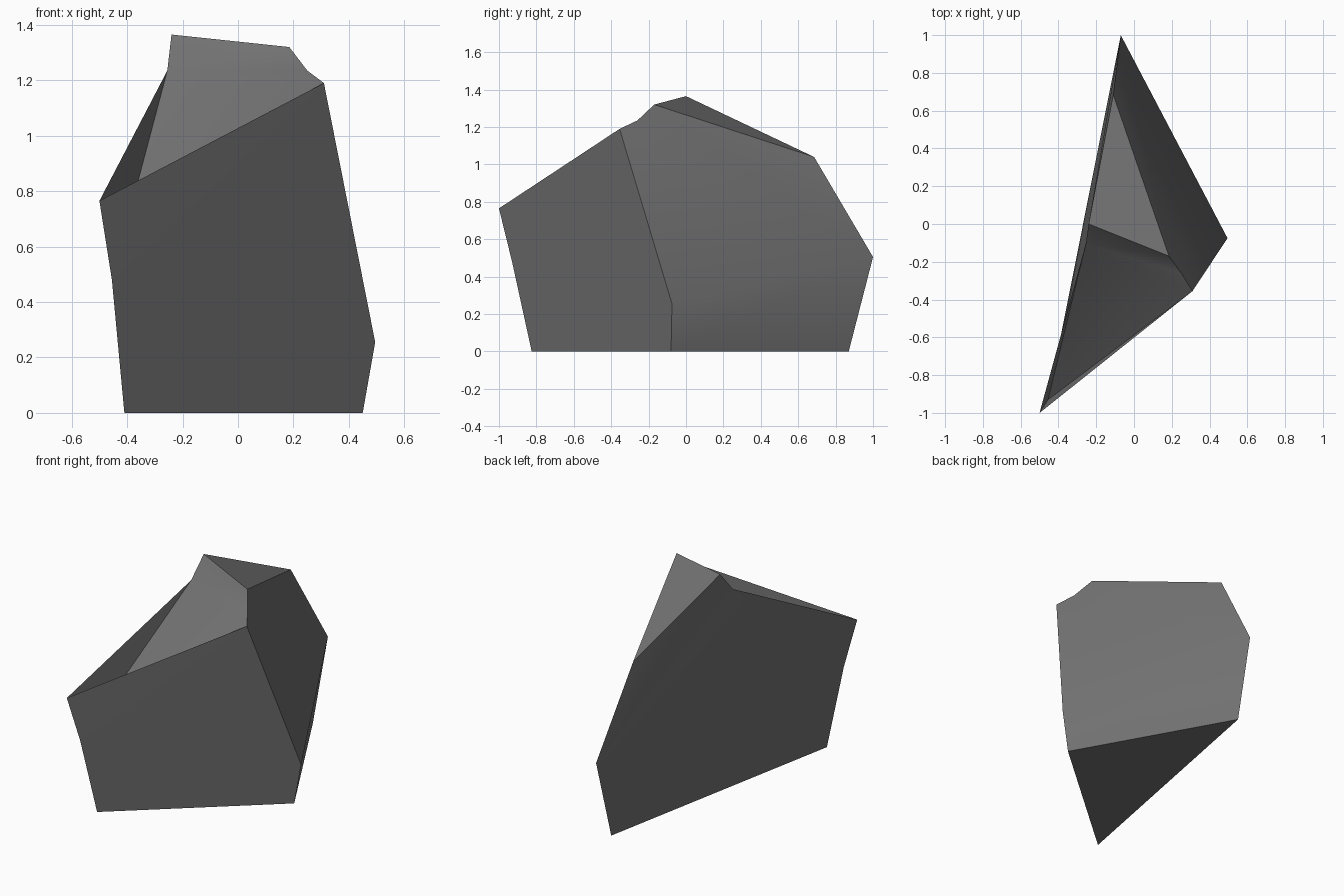
import bpy
import math

if "Cube" in bpy.data.objects:
    bpy.data.objects.remove(bpy.data.objects["Cube"])

# one stone grey
grey = bpy.data.materials.new("stone_grey")
grey.diffuse_color = (0.17, 0.17, 0.17, 1)
grey.use_nodes = True
grey.node_tree.nodes["Principled BSDF"].inputs["Base Color"].default_value = grey.diffuse_color

# corner points of the angular boulder
points = {
    "A": (-0.50, -1.00, 0.765),   # raised front-left tip
    "B": (-0.455, -0.93, 0.48),   # low end of the sloping top
    "C": (-0.41, -0.825, 0),
    "D": (0.45, -0.08, 0),
    "E": (0.495, -0.075, 0.255),
    "F": (0.31, -0.355, 1.19),
    "G": (0.25, -0.26, 1.235),
    "H": (0.185, -0.17, 1.32),
    "I": (-0.24, 0.00, 1.365),    # peak
    "J": (-0.255, -0.105, 1.235),
    "L": (-0.11, 0.685, 1.04),
    "M": (-0.07, 1.00, 0.505),
    "N": (-0.085, 0.87, 0),
}

facets = (
    "ABF BCD BDE BEF "        # front
    "EMLHGF DNME "            # right, upper and lower
    "NCB NBM MBJ MJI MIL BAJ "  # left
    "IHL JGH JHI JFG JBF "    # top slopes
    "CND"                     # base
).split()

names = list(points)
mesh = bpy.data.meshes.new("boulder")
mesh.from_pydata(list(points.values()), [],
                 [[names.index(c) for c in f] for f in facets])
mesh.materials.append(grey)
boulder = bpy.data.objects.new("boulder", mesh)
bpy.context.collection.objects.link(boulder)

# soft shading on shallow creases, crisp main edges
bpy.context.view_layer.objects.active = boulder
boulder.select_set(True)
bpy.ops.object.shade_smooth_by_angle(angle=math.radians(30))
